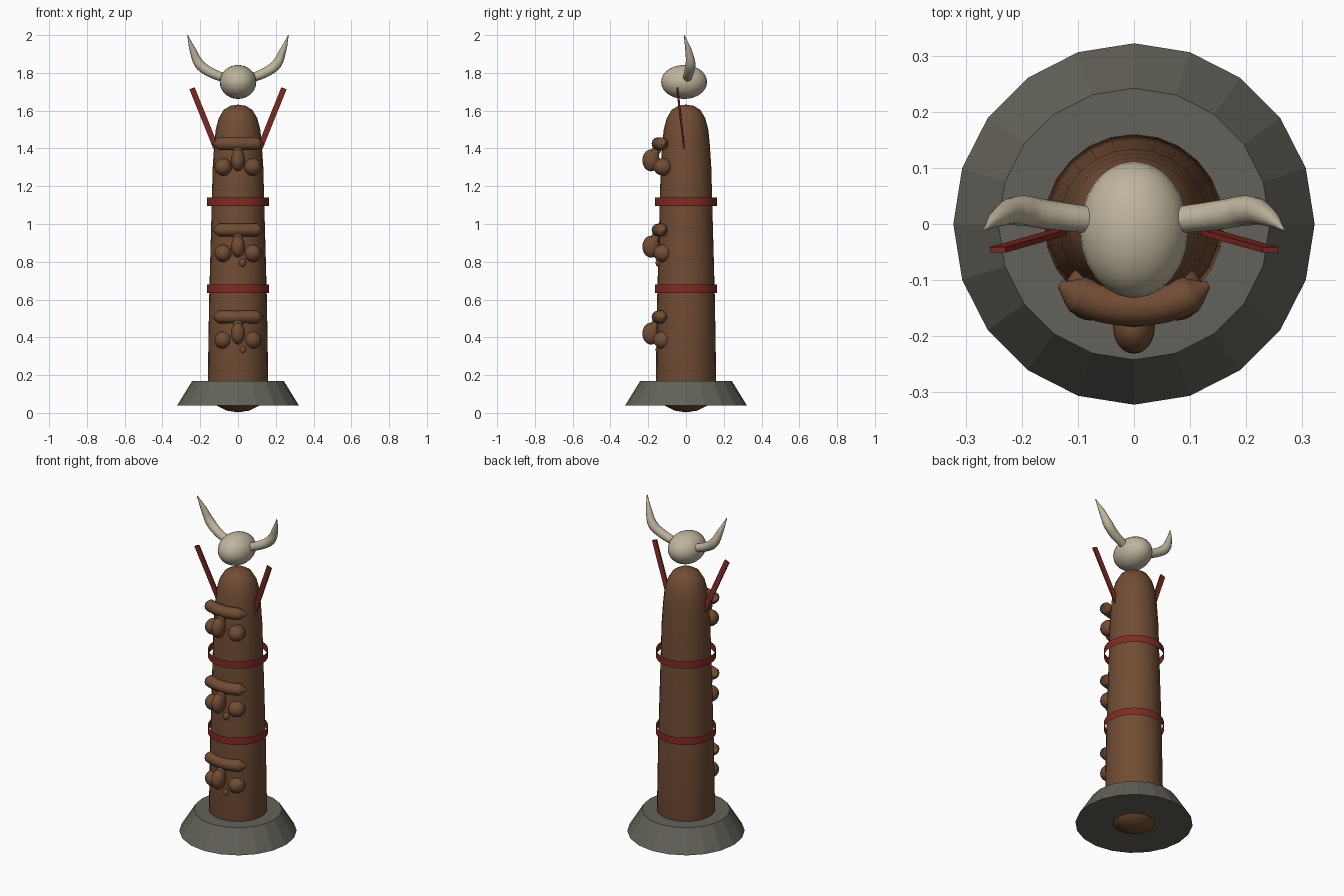
import bpy
import bmesh
from math import sin, cos, pi
from mathutils import Vector, Matrix

if "Cube" in bpy.data.objects:
    bpy.data.objects.remove(bpy.data.objects["Cube"], do_unlink=True)


def material(name, rgb):
    m = bpy.data.materials.new(name)
    m.use_nodes = True
    m.diffuse_color = (*rgb, 1)
    m.node_tree.nodes["Principled BSDF"].inputs["Base Color"].default_value = (*rgb, 1)
    return m


WOOD = material("brown wood", (0.165, 0.073, 0.034))
BONE = material("pale bone", (0.52, 0.46, 0.34))
RED = material("red paint", (0.22, 0.024, 0.017))
STONE = material("grey stone", (0.125, 0.12, 0.10))


def add(name, bm, mat, smooth=True):
    me = bpy.data.meshes.new(name)
    bmesh.ops.recalc_face_normals(bm, faces=bm.faces)
    bm.to_mesh(me)
    bm.free()
    me.materials.append(mat)
    for p in me.polygons:
        p.use_smooth = smooth
    ob = bpy.data.objects.new(name, me)
    bpy.context.collection.objects.link(ob)
    return ob


def lathe(name, profile, sides, mat, smooth=True):
    """Spin (radius, height) pairs around z."""
    bm = bmesh.new()
    vs = [bm.verts.new((r, 0, z)) for r, z in profile]
    es = [bm.edges.new(pair) for pair in zip(vs, vs[1:])]
    bmesh.ops.spin(bm, geom=vs + es, cent=(0, 0, 0), axis=(0, 0, 1),
                   angle=2 * pi, steps=sides)
    bmesh.ops.remove_doubles(bm, verts=bm.verts, dist=0.0005)
    return add(name, bm, mat, smooth)


def ellipsoid(name, centre, radii, mat):
    bm = bmesh.new()
    bmesh.ops.create_uvsphere(
        bm, u_segments=24, v_segments=14, radius=1,
        matrix=Matrix.Translation(centre) @ Matrix.Diagonal((*radii, 1)))
    return add(name, bm, mat)


def tube(name, points, mat):
    """Smooth tapered tube through (position, radius) points."""
    cu = bpy.data.curves.new(name, "CURVE")
    cu.dimensions = "3D"
    cu.bevel_depth = 1
    cu.bevel_resolution = 4
    cu.resolution_u = 6
    cu.use_fill_caps = True
    sp = cu.splines.new("BEZIER")
    sp.bezier_points.add(len(points) - 1)
    for bp, (co, r) in zip(sp.bezier_points, points):
        bp.co = co
        bp.radius = r
        bp.handle_left_type = bp.handle_right_type = "AUTO"
    ob = bpy.data.objects.new(name, cu)
    bpy.context.collection.objects.link(ob)
    bpy.ops.object.select_all(action="DESELECT")
    ob.select_set(True)
    bpy.context.view_layer.objects.active = ob
    bpy.ops.object.convert(target="MESH")
    ob = bpy.context.view_layer.objects.active
    ob.data.materials.clear()
    ob.data.materials.append(mat)
    bpy.ops.object.shade_smooth_by_angle(angle=0.9)
    return ob


def plank(name, start, end, width, depth, mat):
    """Flat board between two points, thin along y."""
    a, b = Vector(start), Vector(end)
    along = (b - a).normalized()
    side = along.cross(Vector((0, 1, 0))).normalized()
    thin = side.cross(along)
    rot = Matrix((side, thin, along)).transposed().to_4x4()
    size = Matrix.Diagonal((width, depth, (b - a).length, 1))
    bm = bmesh.new()
    bmesh.ops.create_cube(bm, size=1,
                          matrix=Matrix.Translation((a + b) / 2) @ rot @ size)
    return add(name, bm, mat, False)


# Stone base and carved pole
lathe("base", [(0, 0.04), (0.322, 0.04), (0.242, 0.17), (0, 0.17)], 20, STONE, False)
lathe("pole", [(0, 0.003), (0.06, 0.012), (0.115, 0.04), (0.148, 0.09), (0.16, 0.17),
               (0.153, 0.6), (0.142, 1.0), (0.134, 1.3), (0.126, 1.42), (0.118, 1.5),
               (0.102, 1.56), (0.075, 1.605), (0.04, 1.626), (0, 1.632)], 24, WOOD)

# Open painted bands
for label, z in (("lower", 0.657), ("upper", 1.118)):
    lathe(label + "_band", [(0.165, z - 0.022), (0.165, z + 0.022)], 32, RED, False)

# Three carved faces, nearly identical
for label, z in (("lower", 0.425), ("middle", 0.885), ("upper", 1.342)):
    brow = []
    for i in range(-4, 5):
        t = i / 4
        r = 0.034 if abs(i) < 4 else 0.006
        brow.append(((0.133 * t, -0.148 + 0.04 * t * t, z + 0.083), r))
    tube(label + "_brow", brow, WOOD)
    tube(label + "_nose_bridge", [((0, -0.13, z + 0.085), 0.024),
                                  ((0, -0.16, z + 0.045), 0.024),
                                  ((0, -0.18, z), 0.033)], WOOD)
    ellipsoid(label + "_nose_tip", (0, -0.185, z - 0.005), (0.037, 0.046, 0.058), WOOD)
    for side, s in (("left", 1), ("right", -1)):
        ellipsoid(f"{label}_{side}_cheek", (0.078 * s, -0.122, z - 0.04),
                  (0.046, 0.05, 0.046), WOOD)
    if label != "upper":
        ellipsoid(label + "_chin_nub", (0.024, -0.145, z - 0.09),
                  (0.018, 0.016, 0.022), WOOD)

# Floating skull with horns, and raised side boards
ellipsoid("skull", (0, -0.01, 1.752), (0.097, 0.122, 0.09), BONE)
for side, s in (("left", 1), ("right", -1)):
    tube(side + "_horn", [((0.085 * s, 0.008, 1.777), 0.024),
                          ((0.15 * s, 0.016, 1.805), 0.026),
                          ((0.203 * s, 0.024, 1.845), 0.027),
                          ((0.237 * s, 0.014, 1.915), 0.018),
                          ((0.267 * s, -0.01, 2.0), 0.002)], BONE)
    plank(side + "_board", (0.115 * s, -0.01, 1.4), (0.243 * s, -0.046, 1.718),
          0.03, 0.01, RED)
